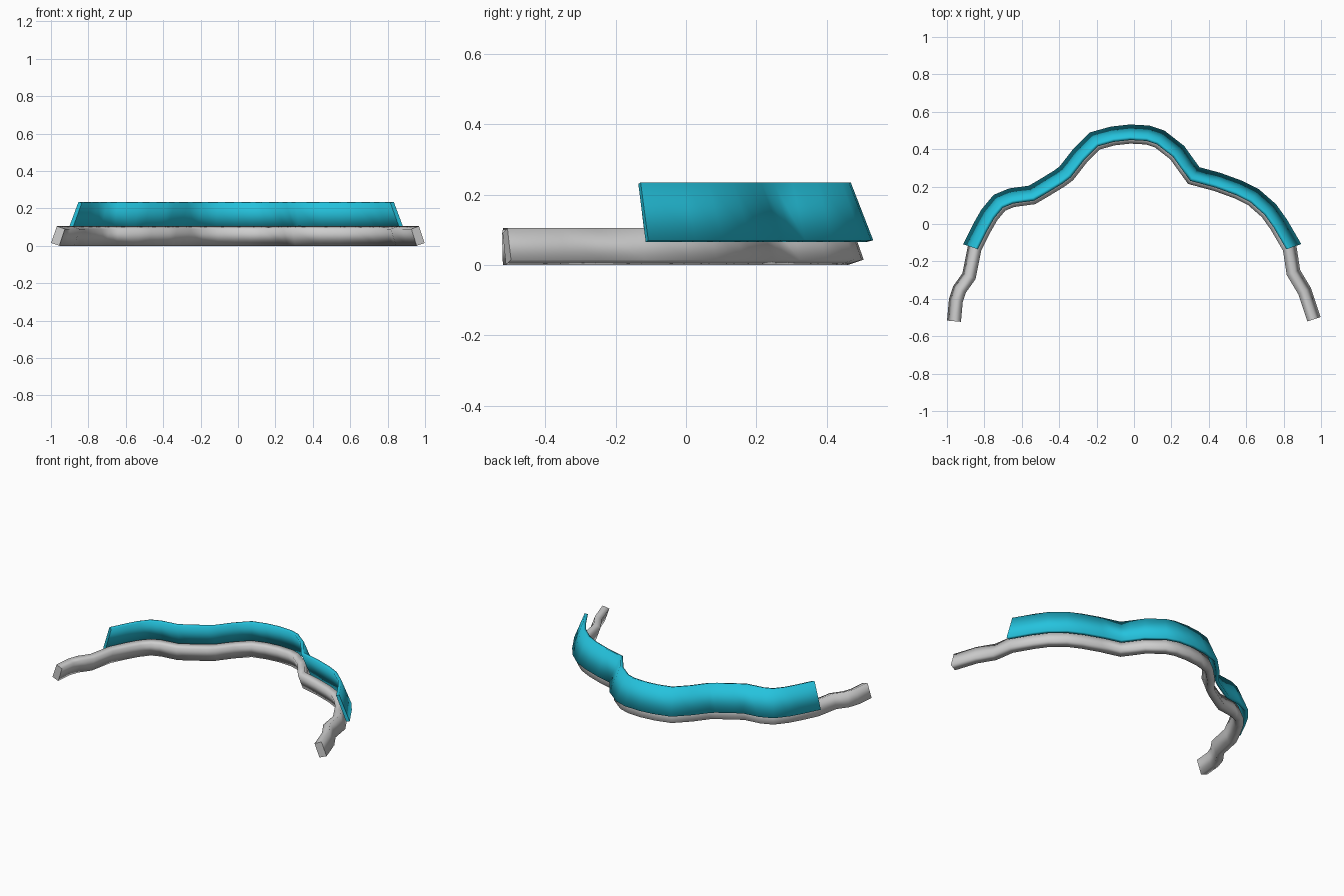
import bpy
import bmesh
from mathutils import Vector

cube = bpy.data.objects.get("Cube")
if cube:
    bpy.data.objects.remove(cube, do_unlink=True)


def make_material(name, rgb):
    mat = bpy.data.materials.new(name)
    mat.use_nodes = True
    color = (*rgb, 1)
    mat.diffuse_color = color
    mat.node_tree.nodes["Principled BSDF"].inputs["Base Color"].default_value = color
    return mat


def outward(path, i):
    """Mitred normal pointing to the outside of the curve."""
    normals = []
    for a, b in ((i - 1, i), (i, i + 1)):
        if a >= 0 and b < len(path):
            d = (path[b] - path[a]).normalized()
            normals.append(Vector((-d.y, d.x)))
    n = sum(normals, Vector((0, 0))).normalized()
    return n / max(n.dot(normals[0]), 0.8)


def sweep(name, path, first, last, section, mat):
    """Sweep a closed (offset, height) section along part of the path."""
    bm = bmesh.new()
    rings = []
    for i in range(first, last + 1):
        p, n = path[i], outward(path, i)
        rings.append([bm.verts.new((*(p + n * off), z)) for off, z in section])
    count = len(section)
    for r, s in zip(rings, rings[1:]):
        for k in range(count):
            j = (k + 1) % count
            bm.faces.new((r[k], r[j], s[j], s[k])).smooth = True
    # flat end caps
    bm.faces.new(rings[0])
    bm.faces.new(rings[-1])
    bmesh.ops.recalc_face_normals(bm, faces=bm.faces[:])
    mesh = bpy.data.meshes.new(name)
    bm.to_mesh(mesh)
    bm.free()
    mesh.materials.append(mat)
    obj = bpy.data.objects.new(name, mesh)
    bpy.context.collection.objects.link(obj)
    return obj


# Shared plan curve, from the right tip round the back to the left tip
path = [Vector(p) for p in (
    (-.96, -.52), (-.95, -.41), (-.93, -.35), (-.88, -.28), (-.85, -.13),
    (-.8, -.03), (-.76, .04), (-.71, .1), (-.65, .125), (-.54, .14),
    (-.48, .175), (-.39, .23), (-.35, .26), (-.28, .35), (-.2, .43),
    (-.11, .455), (-.02, .465), (.07, .46), (.13, .44), (.22, .37),
    (.27, .3), (.31, .245), (.44, .21), (.55, .17), (.63, .13),
    (.71, .06), (.76, -.01), (.83, -.13), (.85, -.26), (.91, -.36),
    (.96, -.51))]

# Leaning lower rail
rail_section = [(.04, .015), (.008, .105), (-.035, .09), (-.005, 0)]
sweep("lower_rail", path, 0, len(path) - 1, rail_section,
      make_material("light grey", (.62, .62, .62)))

# Thin upper band, sloping inward toward its top
band_section = [(.067, .07), (.003, .235), (-.016, .23), (.046, .065)]
sweep("upper_band", path, 4, len(path) - 4, band_section,
      make_material("turquoise", (.018, .54, .72)))
